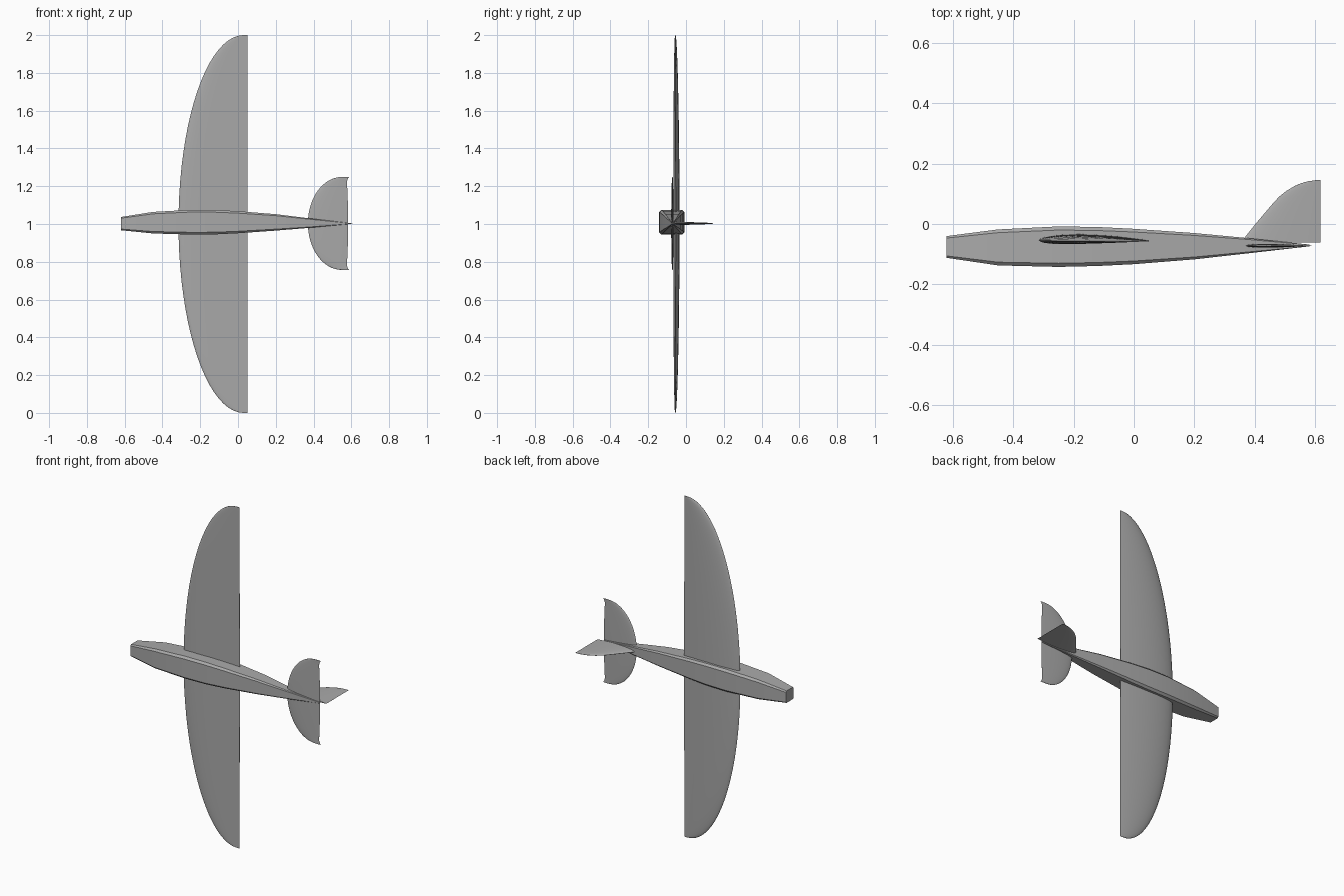
import bpy, bmesh, math

cube = bpy.data.objects.get("Cube")
if cube:
    bpy.data.objects.remove(cube, do_unlink=True)

grey = bpy.data.materials.new("plain_grey")
grey.use_nodes = True
colour = (0.4, 0.4, 0.4, 1)
grey.diffuse_color = colour
grey.node_tree.nodes["Principled BSDF"].inputs["Base Color"].default_value = colour

MID = 1.003  # height of the fuselage axis


def loft(name, rings, angle):
    """Skin a list of closed rings and cap both ends."""
    bm = bmesh.new()
    loops = [[bm.verts.new(p) for p in ring] for ring in rings]
    for a, b in zip(loops, loops[1:]):
        for i in range(len(a)):
            j = (i + 1) % len(a)
            bm.faces.new((a[i], a[j], b[j], b[i]))
    bm.faces.new(loops[0])
    bm.faces.new(loops[-1])
    bmesh.ops.recalc_face_normals(bm, faces=bm.faces)
    mesh = bpy.data.meshes.new(name)
    bm.to_mesh(mesh)
    bm.free()
    mesh.materials.append(grey)
    obj = bpy.data.objects.new(name, mesh)
    bpy.context.collection.objects.link(obj)
    bpy.ops.object.select_all(action="DESELECT")
    obj.select_set(True)
    bpy.context.view_layer.objects.active = obj
    bpy.ops.object.shade_smooth_by_angle(angle=math.radians(angle))
    return obj


def airfoil(lead, trail, thick, camber, n=14):
    """Closed section as (x, offset) pairs, trailing edge to nose and back."""
    chord = trail - lead
    upper, lower = [], []
    for i in range(n + 1):
        t = (1 - math.cos(math.pi * i / n)) / 2
        half = 5 * thick * (0.2969 * math.sqrt(t) - 0.126 * t - 0.3516 * t**2
                            + 0.2843 * t**3 - 0.1015 * t**4)
        mean = camber * 4 * t * (1 - t)
        upper.append((lead + chord * t, chord * (mean + half)))
        lower.append((lead + chord * t, chord * (mean - half)))
    return upper[::-1] + lower[1:]


# Fuselage: tapering box with narrow chamfered corners
# x, lower y, upper y, lower z, upper z
stations = [
    (-0.62, -0.112, -0.040, 0.967, 1.037),
    (-0.45, -0.137, -0.018, 0.950, 1.064),
    (-0.25, -0.142, -0.008, 0.944, 1.075),
    (-0.12, -0.139, -0.010, 0.945, 1.074),
    (0.00, -0.133, -0.016, 0.951, 1.068),
    (0.20, -0.117, -0.030, 0.965, 1.052),
    (0.37, -0.098, -0.046, 0.979, 1.031),
    (0.58, -0.074, -0.068, 0.999, 1.006),
]
rings = []
for x, y0, y1, z0, z1 in stations:
    cy, cz, hy, hz = (y0 + y1) / 2, (z0 + z1) / 2, (y1 - y0) / 2, (z1 - z0) / 2
    k = 0.82
    corners = [(1, k), (k, 1), (-k, 1), (-1, k), (-1, -k), (-k, -1), (k, -1), (1, -k)]
    rings.append([(x, cy + hy * u, cz + hz * v) for u, v in corners])
loft("fuselage", rings, 20)

# Main wing: elliptical leading edge, straight trailing edge
rings = []
steps = 40
for i in range(steps + 1):
    a = math.pi * (i / steps - 0.5)
    lead = 0.03 - 0.345 * math.cos(a)
    base = -0.054 - 0.003 * abs(math.sin(a))
    rings.append([(x, base + o, 1 + math.sin(a))
                  for x, o in airfoil(lead, 0.05, 0.088, 0.014)])
loft("main_wing", rings, 40)

# Tailplane: rounded leading edge, trailing edge flicked back at the tips
rings = []
steps = 32
for i in range(steps + 1):
    a = math.pi * (i / steps - 0.5)
    s = abs(math.sin(a))
    lead = 0.55 - 0.18 * math.cos(a)
    trail = 0.583 - 0.008 * s**2 + 0.013 * max(0, (s - 0.88) / 0.12) ** 2
    rings.append([(x, -0.072 + o, MID + 0.246 * math.sin(a))
                  for x, o in airfoil(lead, trail, 0.06, 0.0)])
loft("tailplane", rings, 40)

# Tail fin: swept leading edge rounding over to the tip
outline = [(-0.062, 0.352), (-0.04, 0.37), (0.0, 0.402), (0.033, 0.43), (0.065, 0.457),
           (0.09, 0.48), (0.11, 0.505), (0.125, 0.53), (0.135, 0.553),
           (0.141, 0.575), (0.145, 0.6)]
rings = [[(x, y, MID + o) for x, o in airfoil(lead, 0.617, 0.07, 0.0)]
         for y, lead in outline]
loft("tail_fin", rings, 40)
